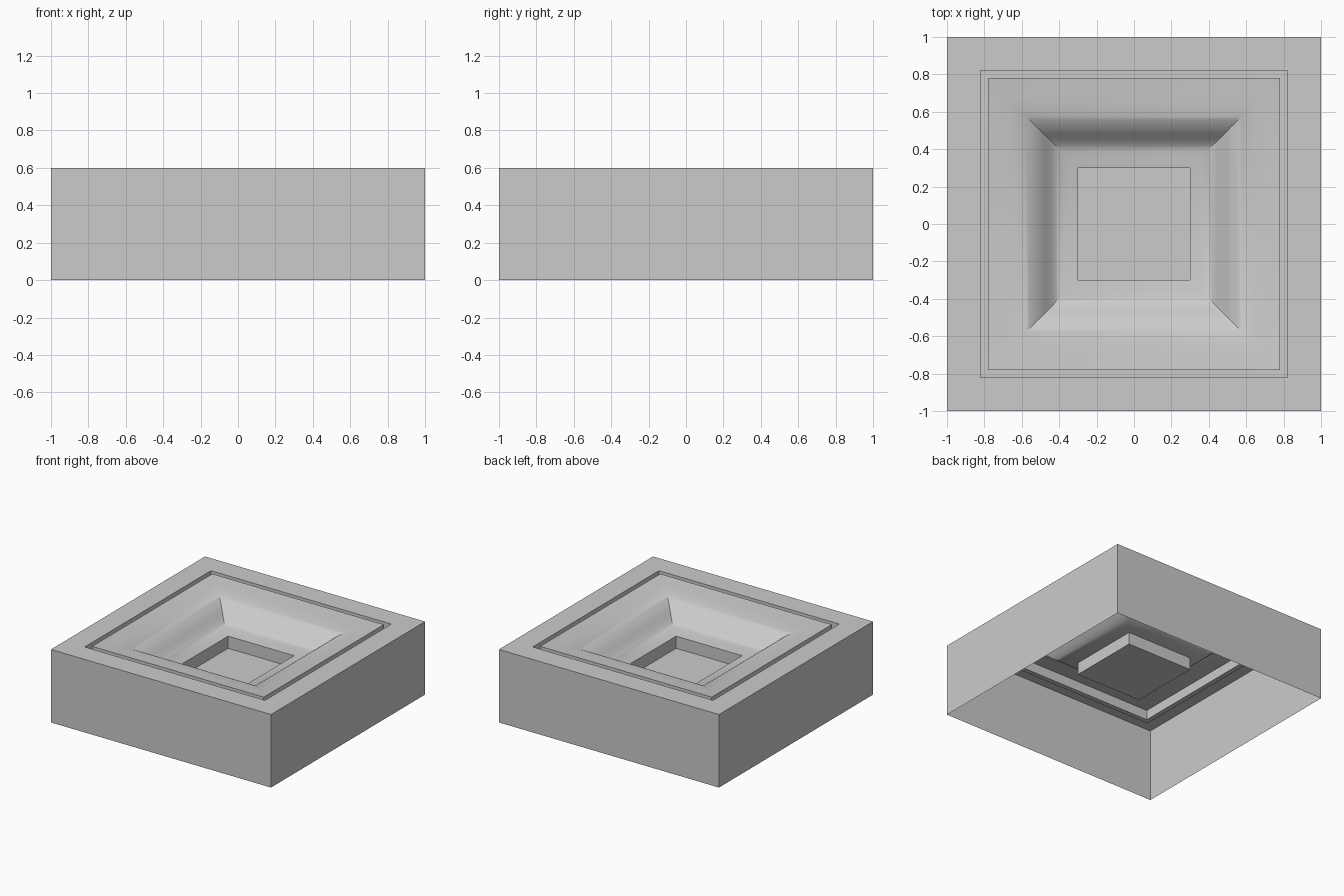
import bpy, bmesh, math
from mathutils import Vector

if "Cube" in bpy.data.objects:
    bpy.data.objects.remove(bpy.data.objects["Cube"])


def square_loft(name, profile, cap=False, smooth=False):
    """Sweep a (half-width, height) profile around a mitred square."""
    bm = bmesh.new()
    rings = [[bm.verts.new((sx * r, sy * r, z))
              for sx, sy in ((-1, -1), (1, -1), (1, 1), (-1, 1))]
             for r, z in profile]
    for a, b in zip(rings, rings[1:]):
        for i in range(4):
            j = (i + 1) % 4
            bm.faces.new((a[i], a[j], b[j], b[i]))
    if cap:
        bm.faces.new(rings[-1])
    mesh = bpy.data.meshes.new(name)
    bm.to_mesh(mesh)
    bm.free()
    ob = bpy.data.objects.new(name, mesh)
    bpy.context.collection.objects.link(ob)
    if smooth:
        bpy.ops.object.select_all(action='DESELECT')
        ob.select_set(True)
        bpy.context.view_layer.objects.active = ob
        bpy.ops.object.shade_smooth_by_angle(angle=math.radians(30))
    return ob


def spline(points, steps=5):
    """Catmull-Rom curve through the profile points."""
    p = [Vector(q) for q in points]
    p = [2 * p[0] - p[1]] + p + [2 * p[-1] - p[-2]]
    out = []
    for a, b, c, d in zip(p, p[1:], p[2:], p[3:]):
        for k in range(steps):
            t = k / steps
            out.append(0.5 * (2 * b + (c - a) * t + (2 * a - 5 * b + 4 * c - d) * t ** 2
                              + (3 * b - a - 3 * c + d) * t ** 3))
    return out + [p[-2]]


# Open-bottomed outer frame with its narrow channel
square_loft("outer_frame", [(1, 0), (1, 0.6), (0.82, 0.6), (0.82, 0.52),
                            (0.78, 0.52), (0.78, 0.6)])

# S-curved moulding sloping in to the centre
square_loft("curved_moulding", spline([(0.78, 0.6), (0.62, 0.572), (0.52, 0.525),
                                       (0.42, 0.435), (0.30, 0.40)]), smooth=True)

# Sunken centre panel
square_loft("centre_panel", [(0.30, 0.40), (0.30, 0.30)], cap=True)
